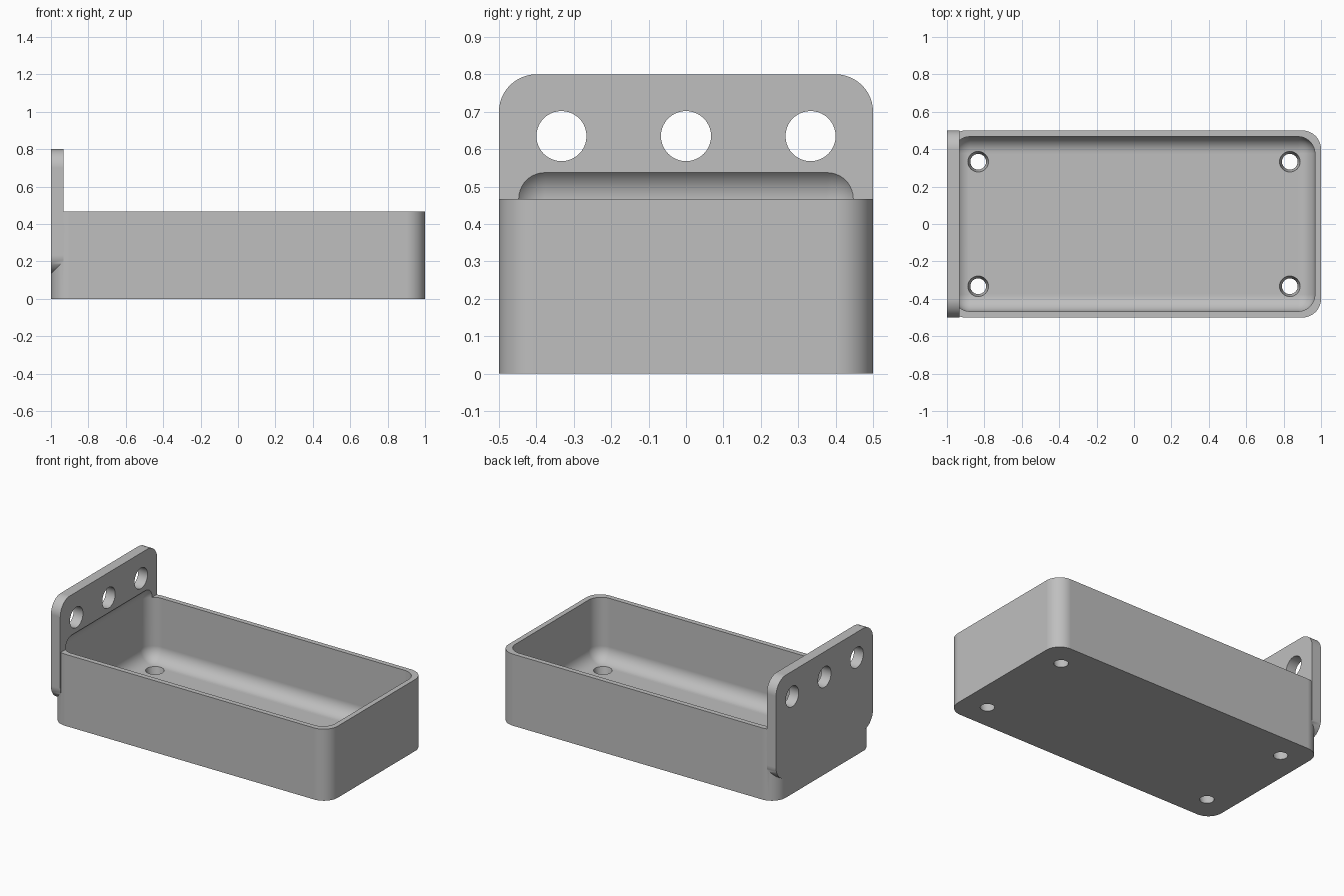
import bpy
import bmesh
import math
from mathutils import Matrix

if "Cube" in bpy.data.objects:
    bpy.data.objects.remove(bpy.data.objects["Cube"], do_unlink=True)

WALL = 0.033      # side wall thickness
PLATE = 0.067     # end plate thickness
FLOOR = 0.06      # floor thickness
RIM = 0.467       # tray height

grey = bpy.data.materials.new("plain grey")
grey.use_nodes = True
grey.diffuse_color = (0.52, 0.52, 0.52, 1)
grey.node_tree.nodes["Principled BSDF"].inputs["Base Color"].default_value = (0.52, 0.52, 0.52, 1)


def add_object(name, bm):
    bmesh.ops.recalc_face_normals(bm, faces=bm.faces[:])
    mesh = bpy.data.meshes.new(name)
    bm.to_mesh(mesh)
    bm.free()
    mesh.materials.append(grey)
    obj = bpy.data.objects.new(name, mesh)
    bpy.context.collection.objects.link(obj)
    return obj


def rounded_box(name, low, high, radius, axis=None, segments=12):
    """Box with edges along one axis rounded, or every edge if no axis is given."""
    bm = bmesh.new()
    bmesh.ops.create_cube(bm, size=1)
    for v in bm.verts:
        for i in range(3):
            v.co[i] = high[i] if v.co[i] > 0 else low[i]
    edges = [e for e in bm.edges if axis is None
             or abs(e.verts[0].co[axis] - e.verts[1].co[axis]) > 1e-4]
    bmesh.ops.bevel(bm, geom=edges, offset=radius, offset_type='OFFSET',
                    segments=segments, profile=0.5, affect='EDGES')
    return add_object(name, bm)


def cone(name, centre, bottom, top, depth, along_x=False):
    turn = Matrix.Rotation(math.pi / 2, 4, 'Y') if along_x else Matrix()
    bm = bmesh.new()
    bmesh.ops.create_cone(bm, cap_ends=True, segments=40, radius1=bottom,
                          radius2=top, depth=depth,
                          matrix=Matrix.Translation(centre) @ turn)
    return add_object(name, bm)


def combine(target, other, operation):
    mod = target.modifiers.new(operation, 'BOOLEAN')
    mod.operation = operation
    mod.solver = 'EXACT'
    mod.object = other
    bpy.ops.object.modifier_apply(modifier=mod.name)
    bpy.data.objects.remove(other, do_unlink=True)


# Tray body with rounded upright corners
tray = rounded_box("tray", (-1, -0.5, 0), (1, 0.5, RIM), 0.1, axis=2)
bpy.ops.object.select_all(action='DESELECT')
bpy.context.view_layer.objects.active = tray
tray.select_set(True)

# End plate standing up from the tray
plate = rounded_box("end_plate", (-1, -0.5, 0.133), (PLATE - 1, 0.5, 0.8), 0.1, axis=0)
combine(tray, plate, 'UNION')

# Hollow with rounded floor edges, which also scoops into the plate
hollow = rounded_box("hollow_cutter", (WALL - 1, WALL - 0.5, FLOOR),
                     (1 - WALL, 0.5 - WALL, RIM + 0.09), 0.09)
combine(tray, hollow, 'DIFFERENCE')

# Three round holes through the plate
for y in (-0.333, 0, 0.333):
    hole = cone("plate_hole_cutter", (PLATE / 2 - 1, y, 0.635), 0.067, 0.067, 0.3, True)
    combine(tray, hole, 'DIFFERENCE')

# Four tapered drain holes through the floor
slope = (0.055 - 0.042) / FLOOR
reach = 0.03
for x in (-0.833, 0.833):
    for y in (-0.333, 0.333):
        hole = cone("floor_hole_cutter", (x, y, FLOOR / 2), 0.042 - slope * reach,
                    0.055 + slope * reach, FLOOR + 2 * reach)
        combine(tray, hole, 'DIFFERENCE')

# Smooth rounds, crisp edges and flat panels
bpy.ops.object.shade_smooth_by_angle(angle=math.radians(30))
weighted = tray.modifiers.new("flat panels", 'WEIGHTED_NORMAL')
weighted.keep_sharp = True
